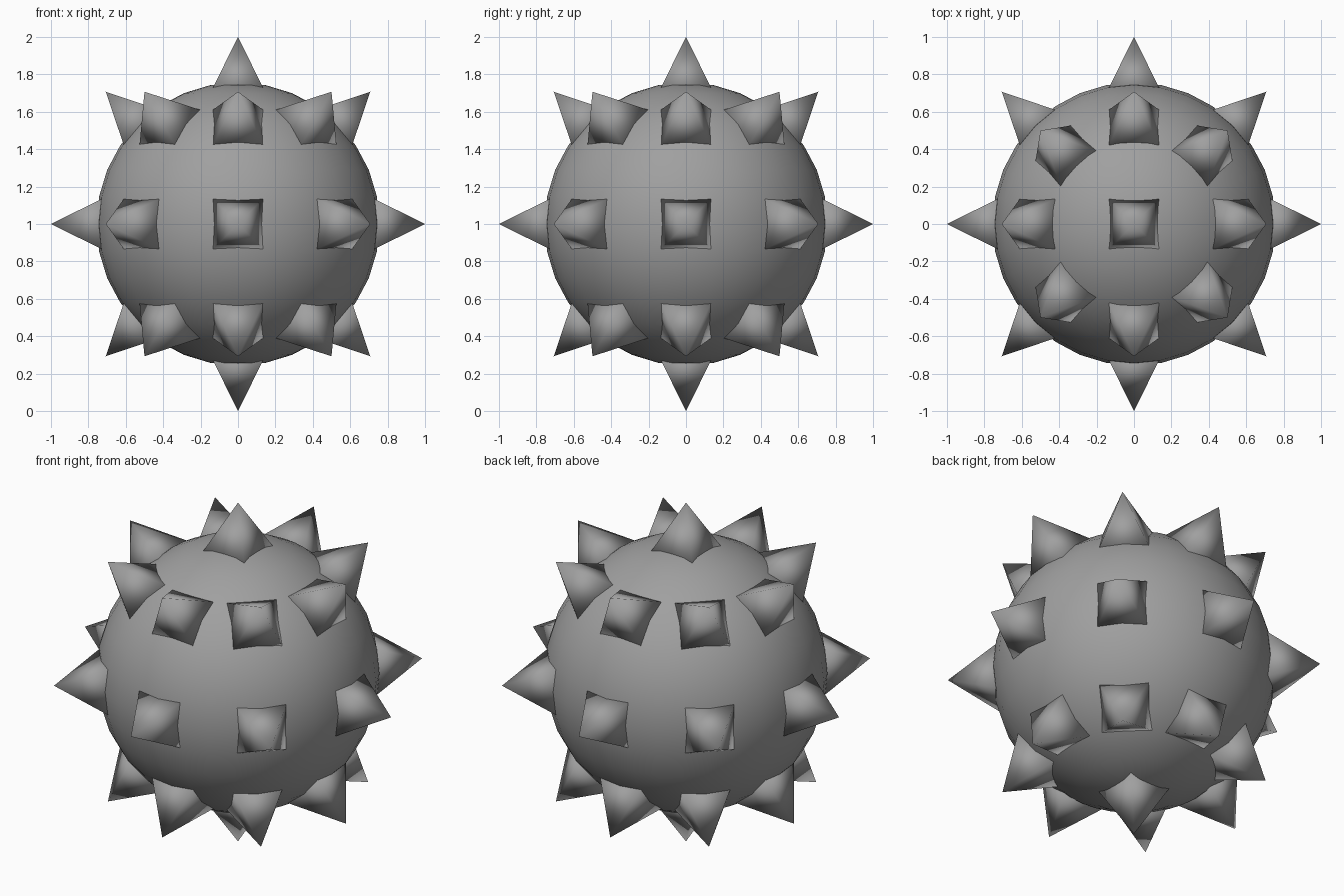
import bpy, bmesh
from math import pi, sqrt
from mathutils import Matrix

if "Cube" in bpy.data.objects:
    bpy.data.objects.remove(bpy.data.objects["Cube"])

CENTRE = Matrix.Translation((0, 0, 1))
TIP, FOOT, SLOPE = 1.0, 0.69, 0.495

# dark grey metal
metal = bpy.data.materials.new("dark_metal")
metal.diffuse_color = (0.35, 0.35, 0.35, 1)
metal.use_nodes = True
metal.node_tree.nodes["Principled BSDF"].inputs["Base Color"].default_value = metal.diffuse_color


def make_object(name, bm):
    for f in bm.faces:
        f.smooth = True
    mesh = bpy.data.meshes.new(name)
    bm.to_mesh(mesh)
    bm.free()
    mesh.materials.append(metal)
    obj = bpy.data.objects.new(name, mesh)
    bpy.context.collection.objects.link(obj)
    return obj


def add_spike(bm, polar, azimuth):
    # square pyramid pointing outward, its foot sunk into the ball
    h = TIP - FOOT
    aim = Matrix.Rotation(azimuth, 4, 'Z') @ Matrix.Rotation(polar, 4, 'Y')
    place = (CENTRE @ aim @ Matrix.Translation((0, 0, FOOT + h / 2))
             @ Matrix.Rotation(pi / 4, 4, 'Z'))
    bmesh.ops.create_cone(bm, cap_ends=True, segments=4,
                          radius1=h * SLOPE * sqrt(2), radius2=0,
                          depth=h, matrix=place)


# round body
bm = bmesh.new()
bmesh.ops.create_uvsphere(bm, u_segments=32, v_segments=16, radius=0.757,
                          matrix=CENTRE)
make_object("ball", bm)

# pole spikes plus three rings of eight
bm = bmesh.new()
for polar in (0, pi):
    add_spike(bm, polar, 0)
for polar in (pi / 4, pi / 2, 3 * pi / 4):
    for i in range(8):
        add_spike(bm, polar, i * pi / 4)
bmesh.ops.remove_doubles(bm, verts=bm.verts, dist=0.0001)
make_object("spikes", bm)
